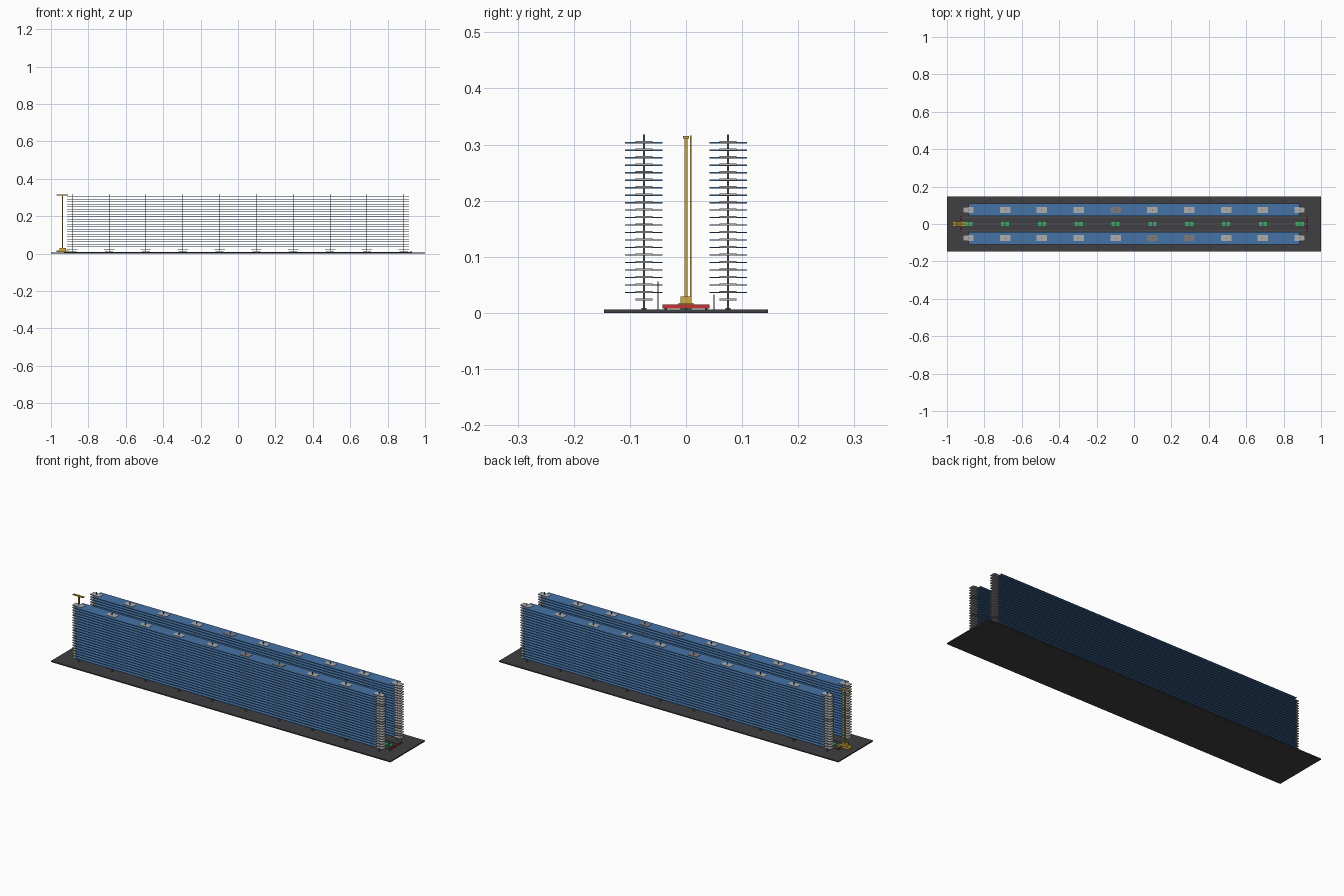
import bpy, random

if "Cube" in bpy.data.objects:
    bpy.data.objects.remove(bpy.data.objects["Cube"])
random.seed(4)

def mat(name, c):
    m = bpy.data.materials.new(name)
    m.diffuse_color = (*c, 1)
    m.use_nodes = True
    m.node_tree.nodes["Principled BSDF"].inputs["Base Color"].default_value = m.diffuse_color
    return m

BLUE = mat("shelf_blue", (0.06, 0.17, 0.38))
DARK = mat("floor_dark", (0.05, 0.05, 0.055))
STEEL = mat("steel", (0.09, 0.1, 0.12))
LIGHT = mat("plate_light", (0.42, 0.42, 0.42))
MID = mat("plate_mid", (0.2, 0.2, 0.2))
GREEN = mat("marker_green", (0.05, 0.4, 0.13))
YELLOW = mat("crane_yellow", (0.62, 0.4, 0.05))
RED = mat("stop_red", (0.6, 0.03, 0.04))

def boxes(name, items, m):
    """One mesh from (x0, x1, y0, y1, z0, z1) boxes."""
    v, f = [], []
    for x0, x1, y0, y1, z0, z1 in items:
        b = len(v)
        v += [(x, y, z) for z in (z0, z1) for x, y in ((x0, y0), (x1, y0), (x1, y1), (x0, y1))]
        f += [tuple(b + i for i in q) for q in ((3, 2, 1, 0), (4, 5, 6, 7), (0, 1, 5, 4),
                                               (1, 2, 6, 5), (2, 3, 7, 6), (3, 0, 4, 7))]
    me = bpy.data.meshes.new(name)
    me.from_pydata(v, [], f)
    me.materials.append(m)
    ob = bpy.data.objects.new(name, me)
    bpy.context.collection.objects.link(ob)
    return ob

def cbox(x, y, z, sx, sy, sz):
    return (x - sx/2, x + sx/2, y - sy/2, y + sy/2, z - sz/2, z + sz/2)

XS = [-0.886 + i * 0.1969 for i in range(10)]
LEVELS = [0.0365 + i * 0.01334 for i in range(21)]

# floor slab
boxes("floor_slab", [(-1, 1, -0.146, 0.146, 0, 0.006)], DARK)

# two racks: uprights, feet, shelves, support plates
for side, s in (("front", -1), ("back", 1)):
    y = 0.075 * s
    boxes(side + "_uprights", [cbox(x, y, 0.162, 0.003, 0.003, 0.312) for x in XS], STEEL)
    boxes(side + "_feet", [cbox(x, y, 0.0075, 0.009, 0.009, 0.003) for x in XS], STEEL)
    boxes(side + "_shelves", [cbox(0, y, z, 1.772, 0.067, 0.0022) for z in LEVELS], BLUE)
    light, mid = [], []
    for z in [LEVELS[0] - 0.01334] + LEVELS:
        for x in XS:
            (mid if random.random() < 0.15 else light).append(
                cbox(x, y, z + 0.001, 0.056, 0.03, 0.0035))
    boxes(side + "_light_plates", light, LIGHT)
    boxes(side + "_grey_plates", mid, MID)

# aisle: rails, green floor markers, red end stops
boxes("guide_rails", [cbox(0, y, 0.0075, 1.86, 0.004, 0.003) for y in (-0.036, 0, 0.036)], STEEL)
boxes("floor_markers", [cbox(x + d, 0, 0.0085, 0.02, 0.02, 0.005) for x in XS for d in (-0.012, 0.012)], GREEN)
boxes("end_stops", [cbox(x, 0, 0.0115, 0.004, 0.084, 0.007) for x in (-0.925, 0.925)], RED)

# sensor posts at the aisle end
boxes("sensor_posts", [cbox(0.93, -0.05, 0.031, 0.002, 0.002, 0.05),
                       cbox(0.93, 0.05, 0.0195, 0.002, 0.002, 0.027)], STEEL)

# stacker crane
boxes("crane_base", [cbox(-0.938, 0, 0.013, 0.064, 0.026, 0.01),
                     cbox(-0.938, 0, 0.0235, 0.035, 0.019, 0.011)], YELLOW)
boxes("crane_mast", [cbox(-0.938, 0, 0.17, 0.007, 0.006, 0.285)], YELLOW)
boxes("crane_cable", [cbox(-0.938, 0.0085, 0.165, 0.002, 0.002, 0.302)], YELLOW)
boxes("crane_head", [cbox(-0.94, 0, 0.313, 0.062, 0.01, 0.005)], YELLOW)
